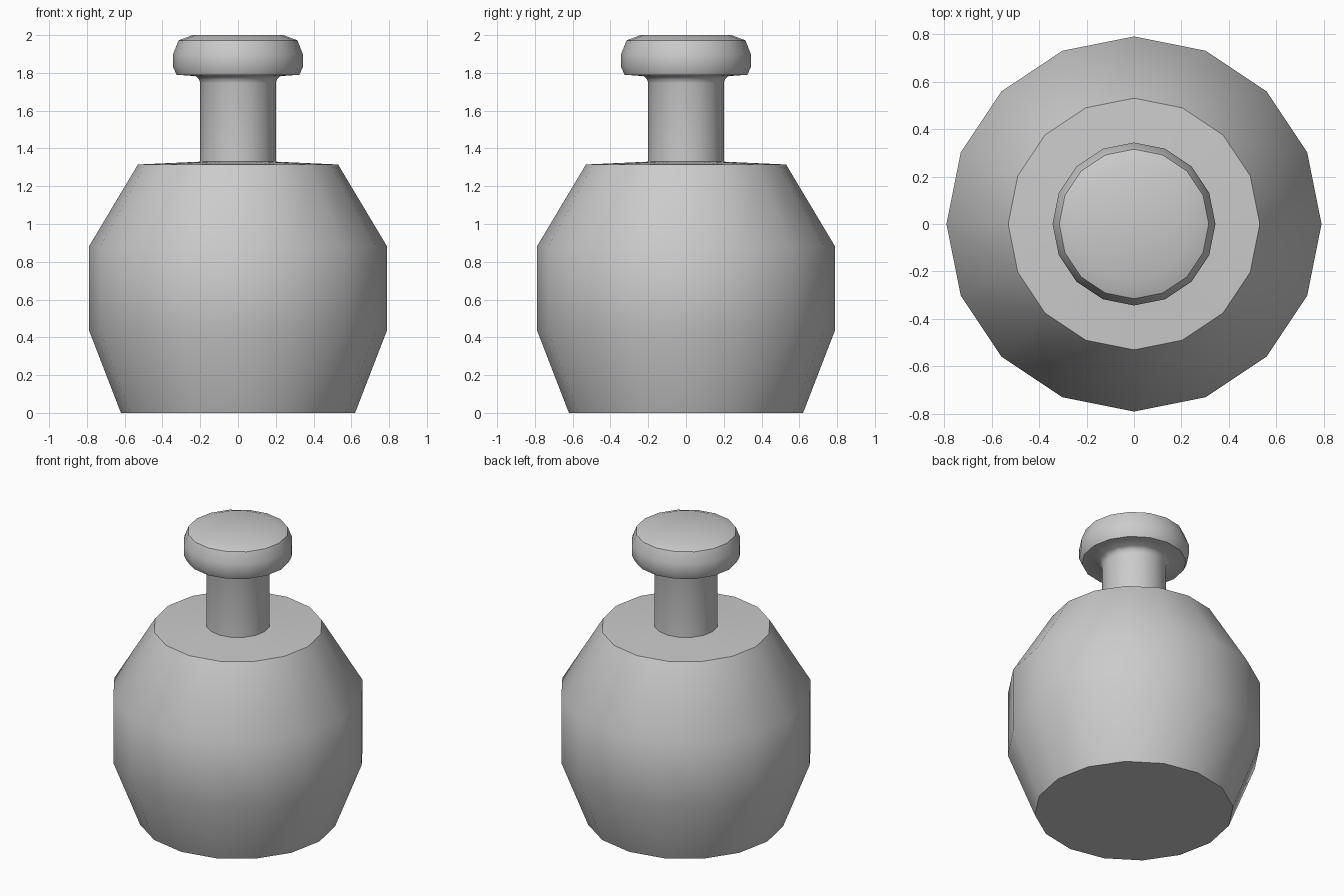
import bpy, bmesh, math

if "Cube" in bpy.data.objects:
    bpy.data.objects.remove(bpy.data.objects["Cube"])

SIDES = 16


def lathe(name, profile):
    """Revolve (radius, z) points about z; zero radius makes a pole."""
    bm = bmesh.new()
    rings = []
    for r, z in profile:
        if r == 0:
            rings.append([bm.verts.new((0, 0, z))] * SIDES)
        else:
            rings.append([bm.verts.new((r * math.cos(a), r * math.sin(a), z))
                          for a in (2 * math.pi * i / SIDES for i in range(SIDES))])
    for low, high in zip(rings, rings[1:]):
        for i in range(SIDES):
            j = (i + 1) % SIDES
            corners = dict.fromkeys((low[i], low[j], high[j], high[i]))
            bm.faces.new(list(corners))
    bmesh.ops.recalc_face_normals(bm, faces=bm.faces)
    mesh = bpy.data.meshes.new(name)
    bm.to_mesh(mesh)
    bm.free()
    obj = bpy.data.objects.new(name, mesh)
    bpy.context.collection.objects.link(obj)
    bpy.ops.object.select_all(action='DESELECT')
    obj.select_set(True)
    bpy.context.view_layer.objects.active = obj
    bpy.ops.object.shade_smooth_by_angle(angle=math.radians(40))
    return obj


# One closed shell: faceted belly, shoulder, neck and rounded stopper
lathe("bottle", [
    (0, 0), (0.62, 0), (0.79, 0.44), (0.79, 0.88), (0.53, 1.315),   # belly
    (0.20, 1.33), (0.20, 1.745), (0.207, 1.768), (0.225, 1.783),    # neck
    (0.325, 1.79), (0.343, 1.83), (0.343, 1.90),                    # stopper
    (0.315, 1.972), (0.24, 2.0), (0, 2.0),
])
